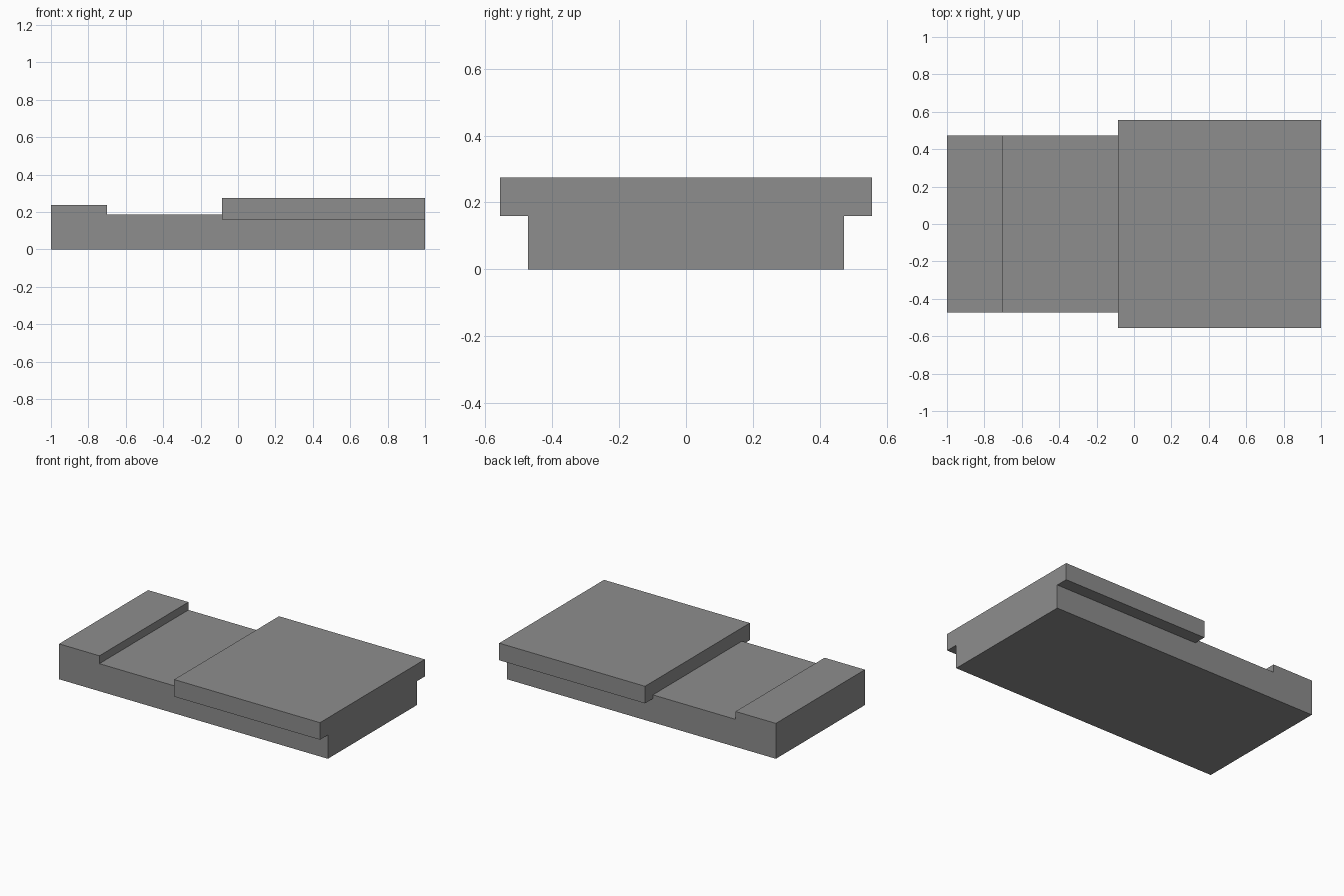
import bpy
import bmesh

if "Cube" in bpy.data.objects:
    bpy.data.objects.remove(bpy.data.objects["Cube"])

grey = bpy.data.materials.new("mid grey")
grey.diffuse_color = (0.27, 0.27, 0.27, 1)
grey.use_nodes = True
grey.node_tree.nodes["Principled BSDF"].inputs["Base Color"].default_value = grey.diffuse_color


def prism(name, profile, half_depth):
    """Extrude an XZ outline symmetrically along y."""
    bm = bmesh.new()
    front = [bm.verts.new((x, -half_depth, z)) for x, z in profile]
    back = [bm.verts.new((x, half_depth, z)) for x, z in profile]
    bm.faces.new(front)
    bm.faces.new(back[::-1])
    n = len(profile)
    for i in range(n):
        j = (i + 1) % n
        bm.faces.new((front[i], back[i], back[j], front[j]))
    bmesh.ops.recalc_face_normals(bm, faces=bm.faces)
    mesh = bpy.data.meshes.new(name)
    bm.to_mesh(mesh)
    bm.free()
    mesh.materials.append(grey)
    obj = bpy.data.objects.new(name, mesh)
    bpy.context.collection.objects.link(obj)
    return obj


# Stepped base with a raised block at the left end
base = prism("stepped_base", [(-1, 0), (1, 0), (1, 0.185), (-0.70, 0.185),
                              (-0.70, 0.238), (-1, 0.238)], 0.473)

# Wide overhanging slab, merged into the base as one solid
slab = prism("overhanging_slab", [(-0.085, 0.16), (1, 0.16),
                                  (1, 0.275), (-0.085, 0.275)], 0.557)
union = base.modifiers.new("merge_slab", 'BOOLEAN')
union.operation = 'UNION'
union.solver = 'EXACT'
union.object = slab
slab.hide_render = True
